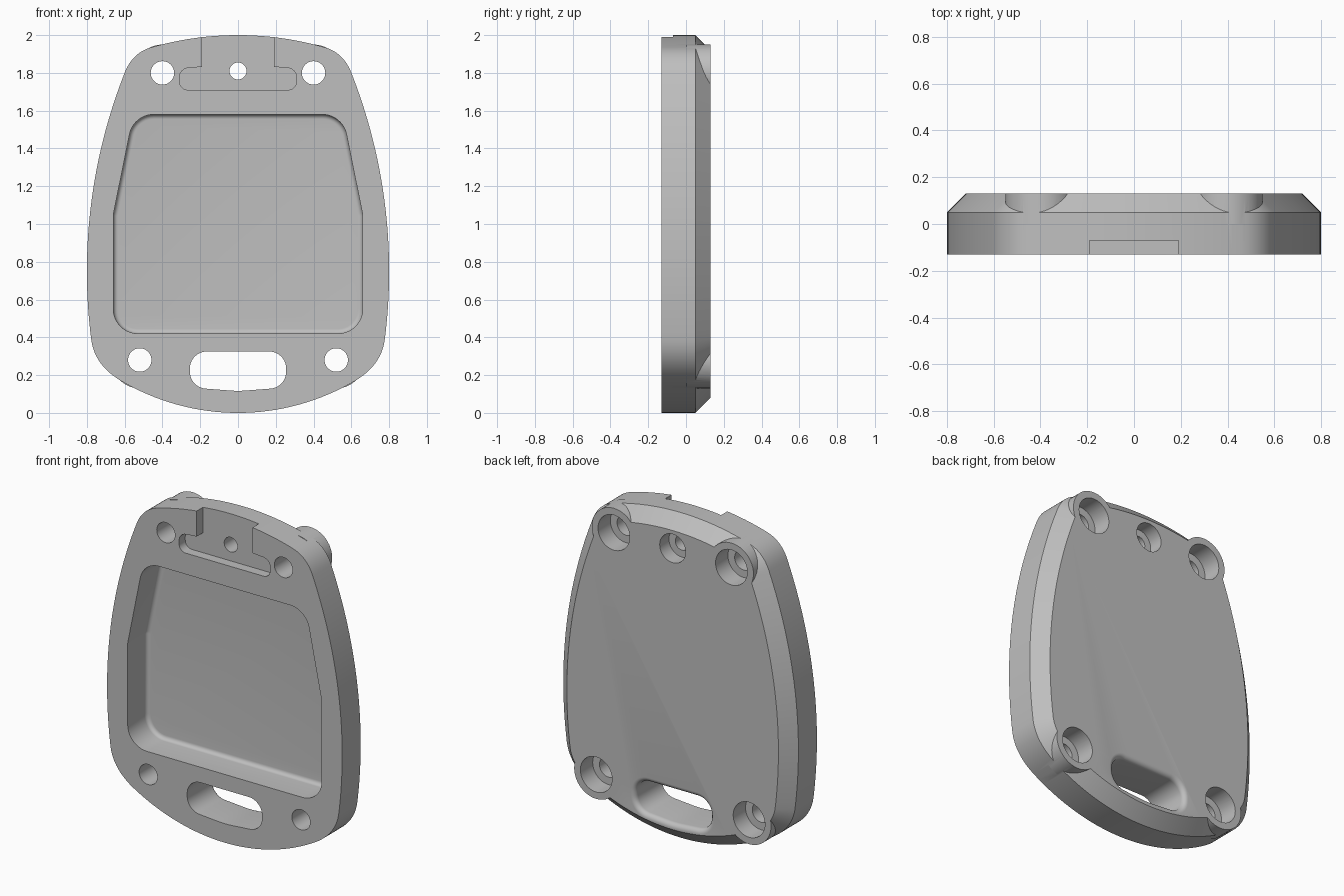
import bpy, bmesh, math
from mathutils import Vector

cube = bpy.data.objects.get("Cube")
if cube:
    bpy.data.objects.remove(cube, do_unlink=True)

FRONT, BACK, CHAMFER_Y = -0.13, 0.13, 0.05

grey = bpy.data.materials.new("plain grey")
grey.use_nodes = True
grey.diffuse_color = (0.52, 0.52, 0.52, 1)
grey.node_tree.nodes["Principled BSDF"].inputs["Base Color"].default_value = (0.52, 0.52, 0.52, 1)


def mirrored(half):
    """Close a right-hand half (bottom to top) with its mirror image."""
    return half + [(-p[0], *p[1:]) for p in reversed(half) if abs(p[0]) > 1e-6]


def bezier(a, c, b, n):
    return [a * (1 - t) ** 2 + c * 2 * t * (1 - t) + b * t * t
            for t in (i / n for i in range(1, n))]


def arc(cx, cz, r, a0, a1, n):
    angles = [a0 + (a1 - a0) * i / n for i in range(n + 1)]
    return [Vector((cx + r * math.cos(a), cz + r * math.sin(a))) for a in angles]


def circle(x, z, r, n=48):
    return arc(x, z, r, 0, math.tau, n)[:-1]


def rounded(corners, n=10):
    """Polygon of (x, z, radius) corners with filleted corners."""
    out = []
    for i, (x, z, r) in enumerate(corners):
        p = Vector((x, z))
        u = (Vector(corners[i - 1][:2]) - p).normalized()
        v = (Vector(corners[(i + 1) % len(corners)][:2]) - p).normalized()
        if r == 0:
            out.append(p)
            continue
        half = u.angle(v) / 2
        centre = p + (u + v).normalized() * r / math.sin(half)
        t = r / math.tan(half)
        a, b = p + u * t - centre, p + v * t - centre
        a0 = math.atan2(a.y, a.x)
        sweep = math.atan2(a.x * b.y - a.y * b.x, a.dot(b))
        out += arc(centre.x, centre.y, r, a0, a0 + sweep, n)
    return out


def offset(pts, d):
    """Grow a counter-clockwise outline by d."""
    out = []
    for i, p in enumerate(pts):
        e = (p - pts[i - 1]).normalized()
        f = (pts[(i + 1) % len(pts)] - p).normalized()
        m = Vector((e.y + f.y, -e.x - f.x)).normalized()
        out.append(p + m * d / max(0.3, m.dot(Vector((e.y, -e.x)))))
    return out


def loft(name, rings):
    """Solid through (outline, y) rings."""
    bm = bmesh.new()
    loops = [[bm.verts.new((p.x, y, p.y)) for p in pts] for pts, y in rings]
    n = len(loops[0])
    for a, b in zip(loops, loops[1:]):
        for i in range(n):
            j = (i + 1) % n
            bm.faces.new((a[i], a[j], b[j], b[i]))
    bm.faces.new(loops[0])
    bm.faces.new(loops[-1])
    bmesh.ops.recalc_face_normals(bm, faces=bm.faces)
    mesh = bpy.data.meshes.new(name)
    bm.to_mesh(mesh)
    bm.free()
    mesh.materials.append(grey)
    obj = bpy.data.objects.new(name, mesh)
    bpy.context.collection.objects.link(obj)
    return obj


# Outer outline: three shallow arcs blended at the corners
def shallow(cx, cz, r, start, end, n):
    a0, a1 = (math.atan2(z - cz, x - cx) for x, z in (start, end))
    return arc(cx, cz, r, a0, a1, n)


bottom = shallow(0, 1.216, 1.216, (0, 0), (0.62, 0.17), 16)
side = shallow(-2.06, 0.75, 2.86, (0.776, 0.38), (0.6, 1.8), 32)
top = shallow(0, 0.34, 1.66, (0.46, 1.935), (0, 2), 12)
half = (bottom + bezier(bottom[-1], Vector((0.755, 0.25)), side[0], 12) + side
        + bezier(side[-1], Vector((0.56, 1.906)), top[0], 12) + top)
outline = [Vector(p) for p in mirrored([tuple(p) for p in half])]

plate = loft("back_plate", [(outline, FRONT), (outline, CHAMFER_Y),
                            (offset(outline, CHAMFER_Y - BACK), BACK)])

bosses, cutters = [], []

# Screw bosses with counterbored holes
for sx in (-1, 1):
    for x, z in ((0.4, 1.8), (0.52, 0.28)):
        x *= sx
        bosses.append(loft("screw_boss", [(circle(x, z, 0.15), 0), (circle(x, z, 0.15), BACK)]))
        cutters.append(loft("screw_hole", [
            (circle(x, z, 0.062), -0.2), (circle(x, z, 0.062), 0.01),
            (circle(x, z, 0.108), 0.01), (circle(x, z, 0.108), 0.2)]))

# Centre hole near the top
cutters.append(loft("centre_hole", [
    (circle(0, 1.81, 0.045), -0.2), (circle(0, 1.81, 0.045), 0.04),
    (circle(0, 1.81, 0.088), 0.04), (circle(0, 1.81, 0.088), 0.2)]))

# Front pocket with a filleted floor
pocket = rounded(mirrored([(0.66, 0.42, 0.13), (0.66, 1.05, 0.08), (0.553, 1.58, 0.13)]))
R, FLOOR = 0.025, 0.06
rings = [(pocket, -0.2)]
for i in range(7):
    a = math.pi / 2 * i / 6
    rings.append((offset(pocket, -R * (1 - math.cos(a))), FLOOR - R + R * math.sin(a)))
cutters.append(loft("pocket", rings))

# Strap slot, flared on the back
slot = rounded(mirrored([(0, 0.115, 0.6), (0.255, 0.135, 0.09), (0.255, 0.325, 0.09)]))
R = 0.03
rings = [(slot, -0.2)]
for i in range(7):
    a = math.pi / 2 * i / 6
    rings.append((offset(slot, R * (1 - math.cos(a))), BACK - R + R * math.sin(a)))
rings.append((rings[-1][0], 0.2))
cutters.append(loft("strap_slot", rings))

# T-shaped recess open at the top
tee = rounded(mirrored([(0.31, 1.71, 0.045), (0.31, 1.822, 0.05), (0.19, 1.832, 0), (0.19, 2.1, 0)]))
cutters.append(loft("tee_recess", [(tee, -0.2), (tee, -0.07)]))

# Combine and bake
for op, parts in (("UNION", bosses), ("DIFFERENCE", cutters)):
    for part in parts:
        mod = plate.modifiers.new(part.name, "BOOLEAN")
        mod.operation, mod.solver, mod.object = op, "EXACT", part
bpy.context.view_layer.update()
baked = bpy.data.meshes.new_from_object(plate.evaluated_get(bpy.context.evaluated_depsgraph_get()))
plate.modifiers.clear()
plate.data = baked
baked.materials.clear()
baked.materials.append(grey)
for face in baked.polygons:
    face.material_index = 0
for part in bosses + cutters:
    bpy.data.objects.remove(part, do_unlink=True)

bpy.ops.object.select_all(action="DESELECT")
plate.select_set(True)
bpy.context.view_layer.objects.active = plate
bpy.ops.object.shade_smooth_by_angle(angle=math.radians(25))
